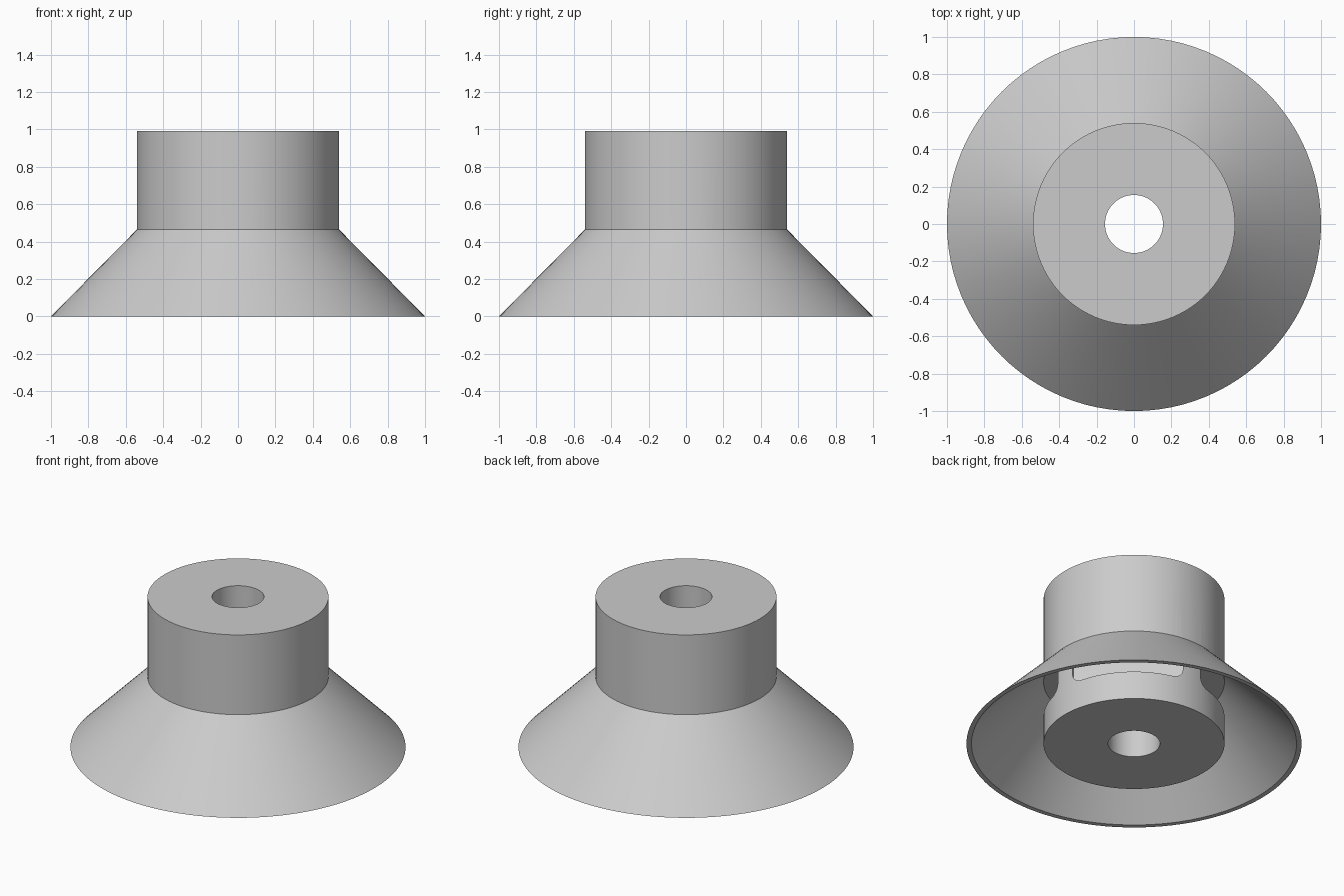
import bpy, bmesh, math
from mathutils import Matrix

if "Cube" in bpy.data.objects:
    bpy.data.objects.remove(bpy.data.objects["Cube"])

SEGMENTS = 96

grey = bpy.data.materials.new("plain_grey")
grey.use_nodes = True
colour = (0.6, 0.6, 0.6, 1)
grey.diffuse_color = colour
grey.node_tree.nodes["Principled BSDF"].inputs["Base Color"].default_value = colour


def add_object(name, bm):
    bmesh.ops.recalc_face_normals(bm, faces=bm.faces)
    mesh = bpy.data.meshes.new(name)
    bm.to_mesh(mesh)
    bm.free()
    mesh.materials.append(grey)
    obj = bpy.data.objects.new(name, mesh)
    bpy.context.collection.objects.link(obj)
    return obj


def lathe(name, profile):
    """Revolve a closed (radius, height) profile around z."""
    bm = bmesh.new()
    rings = []
    for i in range(SEGMENTS):
        a = math.tau * i / SEGMENTS
        rings.append([bm.verts.new((r * math.cos(a), r * math.sin(a), z)) for r, z in profile])
    n = len(profile)
    for i in range(SEGMENTS):
        here, after = rings[i], rings[(i + 1) % SEGMENTS]
        for j in range(n):
            k = (j + 1) % n
            bm.faces.new((here[j], after[j], after[k], here[k]))
    return add_object(name, bm)


def activate(obj):
    bpy.ops.object.select_all(action="DESELECT")
    obj.select_set(True)
    bpy.context.view_layer.objects.active = obj


# Hub with a central bore, and the thin flared skirt around it
hub = lathe("hub", [(0.155, 0), (0.54, 0), (0.54, 0.99), (0.155, 0.99)])
skirt = lathe("skirt", [(0.97, 0), (1, 0), (0.54, 0.465), (0.53, 0.465), (0.53, 0.44)])

# Four rounded pockets in the hub wall, hidden under the skirt
cutter_bm = bmesh.new()
for i in range(4):
    piece = bmesh.new()
    bmesh.ops.create_cube(piece, size=1, matrix=Matrix.Translation((0.53, 0, 0.305))
                          @ Matrix.Diagonal((0.34, 0.66, 0.24, 1)))
    long_edges = [e for e in piece.edges
                  if abs(e.verts[0].co.x - e.verts[1].co.x) > 0.1]
    bmesh.ops.bevel(piece, geom=long_edges, offset=0.06, segments=6,
                    profile=0.5, affect="EDGES")
    piece.transform(Matrix.Rotation(math.radians(45 + 90 * i), 4, "Z"))
    temp = bpy.data.meshes.new("pocket_piece")
    piece.to_mesh(temp)
    piece.free()
    cutter_bm.from_mesh(temp)
    bpy.data.meshes.remove(temp)
cutter = add_object("pocket_cutter", cutter_bm)

cut = hub.modifiers.new("pockets", "BOOLEAN")
cut.operation = "DIFFERENCE"
cut.solver = "EXACT"
cut.use_self = True
cut.object = cutter
activate(hub)
bpy.ops.object.modifier_apply(modifier=cut.name)
bpy.data.objects.remove(cutter)

for obj in (hub, skirt):
    activate(obj)
    bpy.ops.object.shade_smooth_by_angle(angle=math.radians(30))
